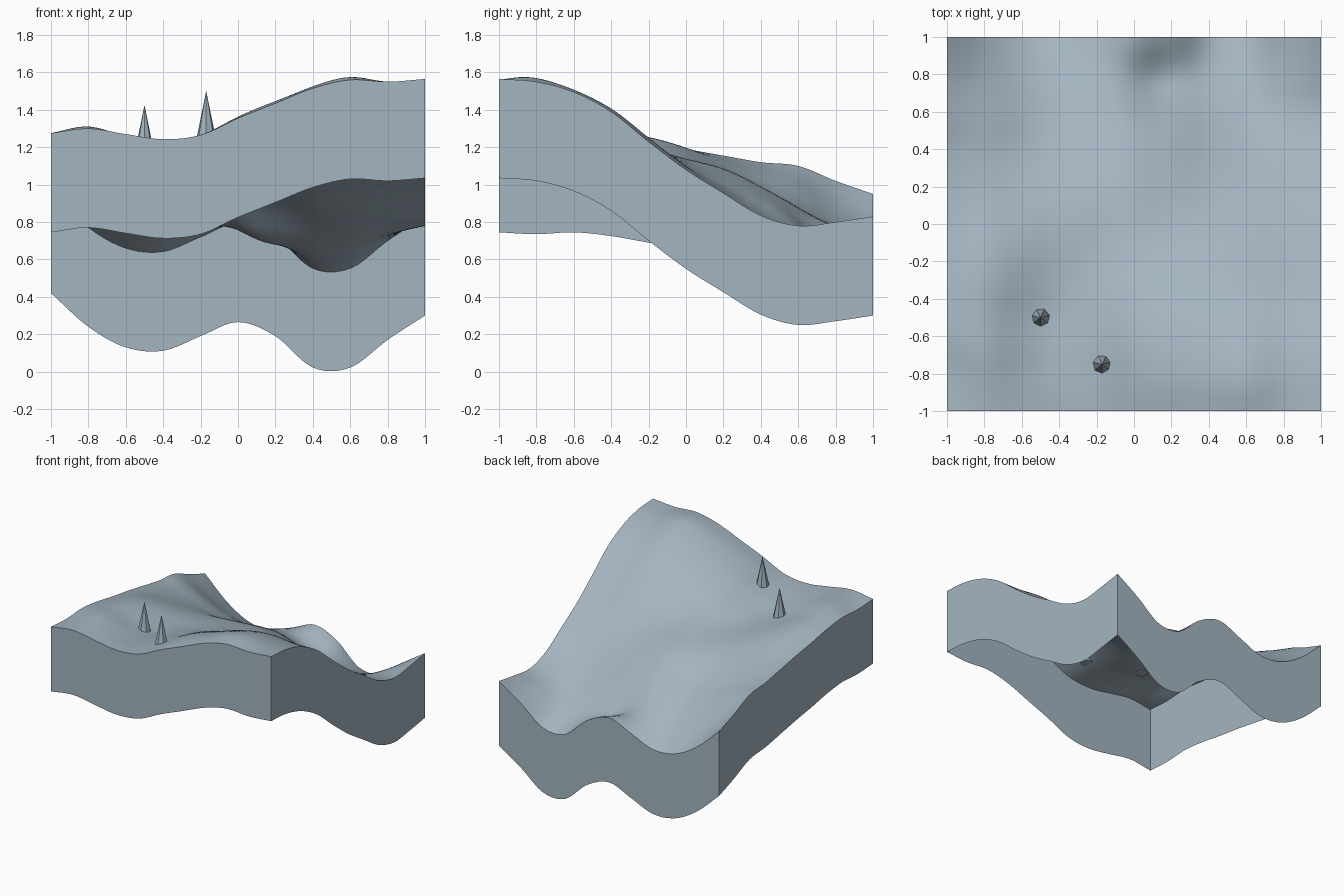
import bpy
import bmesh
import math
from mathutils import Matrix

cube = bpy.data.objects.get("Cube")
if cube:
    bpy.data.objects.remove(cube, do_unlink=True)

# Heights along the four borders, evenly spaced from -1 to 1
FRONT = [1.275, 1.30, 1.27, 1.243, 1.265, 1.355, 1.435, 1.515, 1.56, 1.55, 1.565]
BACK = [0.95, 0.77, 0.66, 0.642, 0.72, 0.795, 0.72, 0.552, 0.552, 0.70, 0.83]
LEFT_X = [1.275, 1.265, 1.275, 1.255, 1.22, 1.19, 1.155, 1.12, 1.10, 1.02, 0.95]
RIGHT_X = [1.565, 1.55, 1.495, 1.39, 1.23, 1.08, 0.955, 0.835, 0.78, 0.80, 0.83]

# Hills and hollows inside the borders: x, y, amount, radius
BUMPS = [
    (0.6, -0.4, 0.015, 0.35),
    (0.58, -0.9, 0.045, 0.22),
    (0.15, -0.9, 0.03, 0.25),
    (-0.15, 0.27, 0.07, 0.35),
    (0.35, 0.45, 0.035, 0.3),
    (0.12, 0.79, -0.155, 0.22),
    (-0.45, 0.04, 0.05, 0.4),
    (-0.5, -0.5, -0.06, 0.3),
    (-0.82, -0.22, 0.055, 0.3),
    (-0.83, -0.75, 0.04, 0.22),
    (-0.8, 0.5, 0.035, 0.25),
]
SKIRT = 0.53
CELLS = 56


def curve(points, t):
    """Smooth curve through evenly spaced heights, t from 0 to 1."""
    last = len(points) - 1
    i = min(int(t * last), last - 1)
    f = t * last - i
    p1, p2 = points[i], points[i + 1]
    p0 = points[i - 1] if i > 0 else 2 * p1 - p2
    p3 = points[i + 2] if i + 2 <= last else 2 * p2 - p1
    m1, m2 = (p2 - p0) / 2, (p3 - p1) / 2
    rise = f * f * (3 - 2 * f)
    return (p1 * (1 - rise) + p2 * rise
            + m1 * f * (1 - f) ** 2 - m2 * f * f * (1 - f))


def mix(a, b, t):
    return a + (b - a) * t


def waviness(points, t):
    """How far a border curve departs from its straight chord."""
    return curve(points, t) - mix(points[0], points[-1], t)


def height(x, y):
    """Span the side borders, add the fading end waves and the inner hills."""
    u = min(max((x + 1) / 2, 0), 1)
    v = min(max((y + 1) / 2, 0), 1)
    span = mix(curve(LEFT_X, v), curve(RIGHT_X, v), u)
    waves = waviness(FRONT, u) * (1 - v) + waviness(BACK, u) * v ** 3
    window = max(0, 1 - x ** 6) * max(0, 1 - y ** 6)
    hills = sum(a * math.exp(-((x - cx) ** 2 + (y - cy) ** 2) / r ** 2)
                for cx, cy, a, r in BUMPS)
    return span + waves + hills * window


def add_object(name, bm, material):
    mesh = bpy.data.meshes.new(name)
    bm.to_mesh(mesh)
    bm.free()
    mesh.materials.append(material)
    obj = bpy.data.objects.new(name, mesh)
    bpy.context.collection.objects.link(obj)


stone = bpy.data.materials.new("blue_grey")
colour = (0.37, 0.46, 0.53, 1)
stone.diffuse_color = colour
stone.use_nodes = True
stone.node_tree.nodes["Principled BSDF"].inputs["Base Color"].default_value = colour

# Terrain sheet with four walls, open underneath
bm = bmesh.new()
bmesh.ops.create_grid(bm, x_segments=CELLS, y_segments=CELLS, size=1)
for vert in bm.verts:
    vert.co.z = height(vert.co.x, vert.co.y)
for face in bm.faces:
    face.smooth = True
rim = [edge for edge in bm.edges if edge.is_boundary]
for edge in rim:
    edge.smooth = False
skirt = bmesh.ops.extrude_edge_only(bm, edges=rim)["geom"]
lower = [item for item in skirt if isinstance(item, bmesh.types.BMVert)]
bmesh.ops.translate(bm, verts=lower, vec=(0, 0, -SKIRT))
walls = [item for item in skirt if isinstance(item, bmesh.types.BMFace)]
for face in walls:
    face.smooth = False
    face.normal_update()
    if face.normal.dot(face.calc_center_median()) < 0:
        face.normal_flip()
add_object("terrain", bm, stone)

# Small pointed trees
for name, x, y in (("left_tree", -0.5, -0.5), ("front_tree", -0.17, -0.75)):
    bm = bmesh.new()
    tall = 0.24
    place = Matrix.Translation((x, y, height(x, y) + tall / 2 - 0.01))
    bmesh.ops.create_cone(bm, cap_ends=True, segments=7, radius1=0.05, radius2=0,
                          depth=tall, matrix=place @ Matrix.Rotation(math.pi, 4, "Z"))
    add_object(name, bm, stone)
